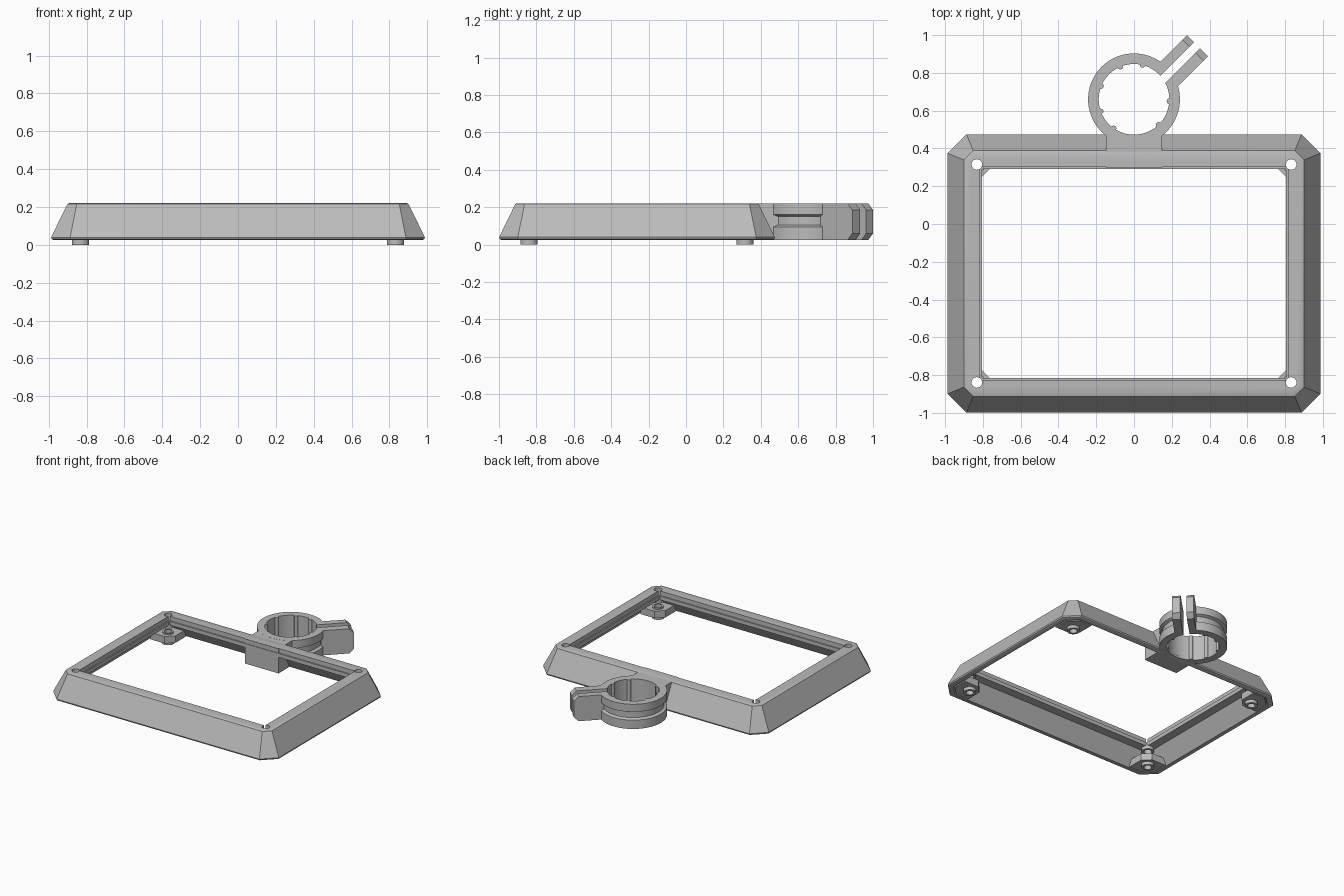
import bpy, bmesh, math
from mathutils import Matrix, Vector

cube = bpy.data.objects.get("Cube")
if cube:
    bpy.data.objects.remove(cube, do_unlink=True)

grey = bpy.data.materials.new("plain grey")
grey.use_nodes = True
COLOUR = (0.5, 0.5, 0.5, 1)
grey.diffuse_color = COLOUR
grey.node_tree.nodes["Principled BSDF"].inputs["Base Color"].default_value = COLOUR

HX, HY, CY = 0.987, 0.737, -0.262     # frame half sizes and centre
BASE, TOP = 0.025, 0.22
HOLE_X, HOLE_Y = 0.832, 0.577
RING = Vector((0, 0.66, 0))


def finish(name, bm, matrix=None):
    if matrix:
        bm.transform(matrix)
    bmesh.ops.recalc_face_normals(bm, faces=bm.faces)
    mesh = bpy.data.meshes.new(name)
    bm.to_mesh(mesh)
    bm.free()
    mesh.materials.append(grey)
    ob = bpy.data.objects.new(name, mesh)
    bpy.context.collection.objects.link(ob)
    return ob


def loft(name, loops, closed=False, matrix=None):
    """Skin matching loops; cap the ends or join last to first."""
    bm = bmesh.new()
    rows = [[bm.verts.new(p) for p in loop] for loop in loops]
    n = len(rows[0])
    pairs = list(zip(rows, rows[1:])) + ([(rows[-1], rows[0])] if closed else [])
    for a, b in pairs:
        for i in range(n):
            j = (i + 1) % n
            bm.faces.new((a[i], a[j], b[j], b[i]))
    if not closed:
        bm.faces.new(rows[0])
        bm.faces.new(rows[-1])
    return finish(name, bm, matrix)


def prism(name, outline, z0, z1, matrix=None):
    return loft(name, [[(x, y, z) for x, y in outline] for z in (z0, z1)], matrix=matrix)


def box(name, x0, x1, y0, y1, z0, z1, matrix=None):
    return prism(name, [(x0, y0), (x1, y0), (x1, y1), (x0, y1)], z0, z1, matrix)


def circle(x, y, r, n=32):
    return [(x + r * math.cos(math.tau * i / n), y + r * math.sin(math.tau * i / n))
            for i in range(n)]


def cut(target, cutter):
    mod = target.modifiers.new("cut", "BOOLEAN")
    mod.operation, mod.solver, mod.object = "DIFFERENCE", "EXACT", cutter
    bpy.context.view_layer.objects.active = target
    bpy.ops.object.modifier_apply(modifier=mod.name)
    bpy.data.objects.remove(cutter, do_unlink=True)


def smooth(ob, angle=32):
    bpy.ops.object.select_all(action="DESELECT")
    ob.select_set(True)
    bpy.context.view_layer.objects.active = ob
    bpy.ops.object.shade_smooth_by_angle(angle=math.radians(angle))


def octagon(inset, z, chamfer=None):
    x, y = HX - inset, HY - inset
    c = 0.1 - inset * 0.586 if chamfer is None else chamfer
    pts = [(x - c, -y), (x, c - y), (x, y - c), (x - c, y),
           (c - x, y), (-x, y - c), (-x, c - y), (c - x, -y)]
    return [(px, py + CY, z) for px, py in pts]


# Hollow sloping frame: outside, top flange, stepped lip, inside
frame = loft("frame", [
    octagon(0.012, BASE), octagon(0.003, 0.03), octagon(0, 0.04),
    octagon(0.081, 0.206), octagon(0.086, 0.216), octagon(0.095, TOP),
    octagon(0.173, TOP, 0.004), octagon(0.173, 0.185, 0.004),
    octagon(0.183, 0.185, 0.004), octagon(0.183, 0.155, 0.004),
    octagon(0.115, 0.155), octagon(0.04, BASE)], closed=True)

# Corner pads with feet and screw bosses
for sx, side in ((1, "left"), (-1, "right")):
    for sy, end in ((1, "back"), (-1, "front")):
        place = Matrix.Translation((0, CY, 0)) @ Matrix.Diagonal((sx, sy, 1, 1))
        tag = end + "_" + side
        insets = [(0.232, 0.05), (0.232, 0.175), (0.175, 0.232),
                  (0.05, 0.232), (0.05, 0.12), (0.12, 0.05)]
        outline = [(HX - u, HY - v) for u, v in insets]
        hub = (HOLE_X, HOLE_Y)
        pad = prism("pad_" + tag, outline, BASE, 0.08, place)
        foot = prism("foot_" + tag, circle(*hub, 0.046), 0, 0.04, place)
        boss = prism("boss_" + tag, circle(*hub, 0.045), 0.13, 0.165, place)
        collar = prism("collar_" + tag, circle(*hub, 0.04), 0.07, 0.09, place)
        for part in (pad, foot, boss, collar, frame):
            cut(part, prism("drill", circle(*hub, 0.028), -0.1, 0.4, place))
            if part is not frame:
                smooth(part)
smooth(frame)

# Clamp ring with an outer groove
profile = [(0.187, BASE), (0.243, BASE), (0.243, 0.095), (0.222, 0.105),
           (0.222, 0.15), (0.243, 0.16), (0.243, TOP), (0.187, TOP)]
STEPS = 72
loops = []
for i in range(STEPS):
    a = math.tau * i / STEPS
    loops.append([(r * math.cos(a), r * math.sin(a), z) for r, z in profile])
ring = loft("clamp_ring", loops, closed=True, matrix=Matrix.Translation(RING))
diagonal = Matrix.Translation(RING) @ Matrix.Rotation(math.radians(45), 4, "Z")
cut(ring, box("slit", 0.1, 0.5, -0.055, -0.01, -0.1, 0.4, diagonal))
smooth(ring)

# Grip ribs inside the ring
for i, degrees in enumerate((113, 76, 158, 200, 235, 314, 357)):
    a = math.radians(degrees)
    rib = prism("grip_rib_%d" % (i + 1),
                circle(0.188 * math.cos(a), 0.188 * math.sin(a), 0.015, 12),
                BASE, TOP, Matrix.Translation(RING))
    smooth(rib, 40)

# Two clamp arms with chamfered ends
REACH, C = 0.439, 0.035
side_view = [(0.2, BASE), (REACH - C, BASE), (REACH, BASE + C),
             (REACH, TOP - C), (REACH - C, TOP), (0.2, TOP)]
for name, v0, v1 in (("clamp_arm_back", -0.01, 0.042), ("clamp_arm_front", -0.115, -0.055)):
    loft(name, [[(u, v, z) for u, z in side_view] for v in (v0, v1)], matrix=diagonal)

# Neck block joining the ring to the frame
neck = box("neck_block", -0.147, 0.147, 0.296, 0.5, BASE, TOP - 0.0005)
cut(neck, prism("bore", circle(RING.x, RING.y, 0.187, STEPS), -0.1, 0.4))
smooth(neck)
